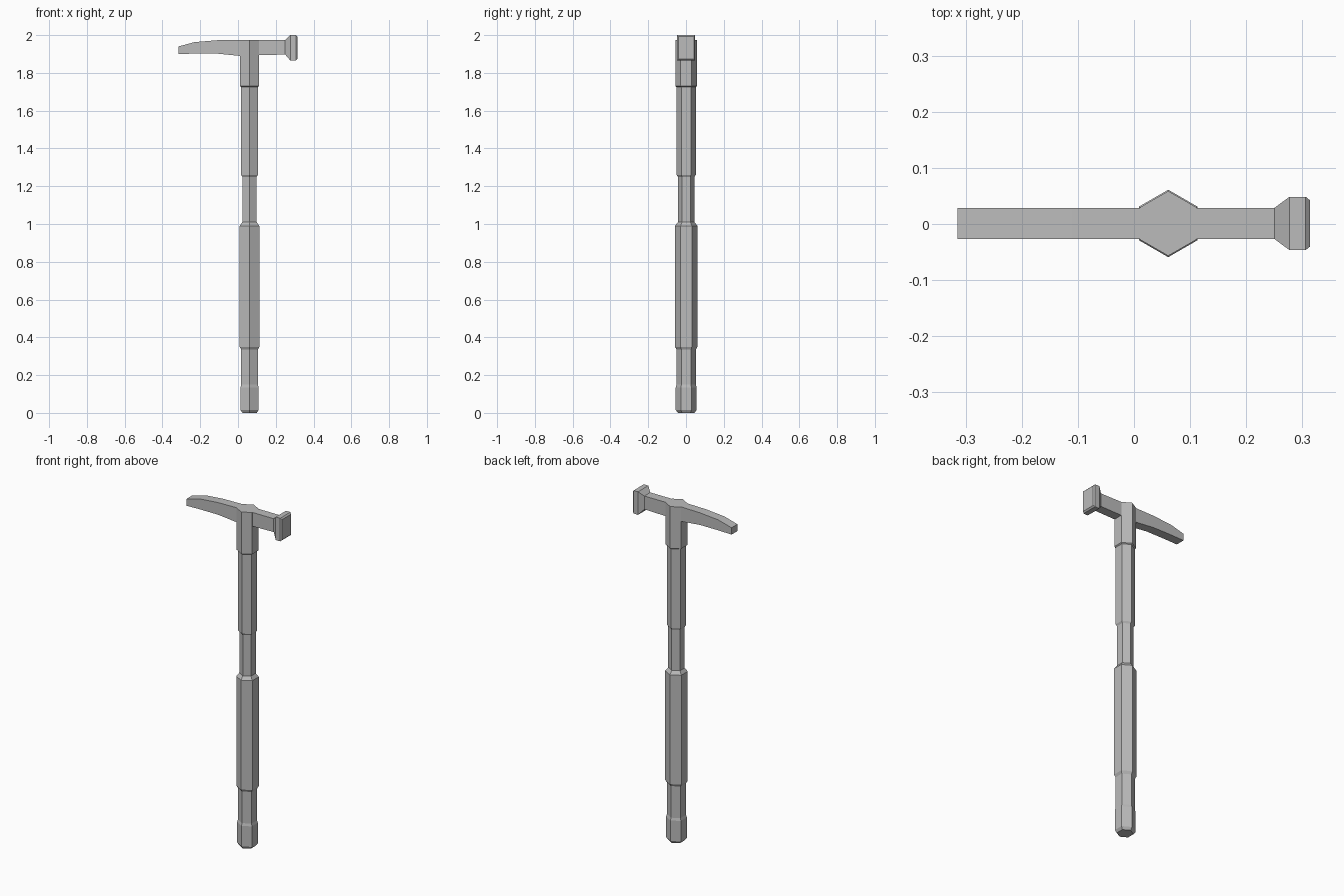
import bpy, bmesh
from math import pi, sin, cos, sqrt

cube = bpy.data.objects.get("Cube")
if cube:
    bpy.data.objects.remove(cube, do_unlink=True)

GREY = (0.5, 0.5, 0.5, 1.0)
metal = bpy.data.materials.new("plain_grey")
metal.use_nodes = True
metal.diffuse_color = GREY
for node in metal.node_tree.nodes:
    if node.type == 'BSDF_PRINCIPLED':
        node.inputs["Base Color"].default_value = GREY

SHAFT_X = 0.061   # handle axis
MID_Y = 0.001


def loft(name, rings):
    """Skin a list of equal-length rings and cap both ends."""
    bm = bmesh.new()
    loops = [[bm.verts.new(p) for p in ring] for ring in rings]
    count = len(loops[0])
    for a, b in zip(loops, loops[1:]):
        for i in range(count):
            j = (i + 1) % count
            bm.faces.new((a[i], a[j], b[j], b[i]))
    bm.faces.new(loops[0])
    bm.faces.new(loops[-1])
    bmesh.ops.recalc_face_normals(bm, faces=bm.faces)
    mesh = bpy.data.meshes.new(name)
    bm.to_mesh(mesh)
    bm.free()
    mesh.materials.append(metal)
    obj = bpy.data.objects.new(name, mesh)
    bpy.context.collection.objects.link(obj)
    return obj


def hexagon(z, half_width):
    """Ring with flat sides facing left and right, corners facing front and back."""
    r = half_width * 2 / sqrt(3)
    return [(SHAFT_X + r * cos(pi / 6 + k * pi / 3),
             MID_Y + r * sin(pi / 6 + k * pi / 3), z) for k in range(6)]


def rectangle(x, low, high, half_depth):
    return [(x, MID_Y + s * half_depth, z)
            for s, z in ((-1, low), (1, low), (1, high), (-1, high))]


# Handle: stepped six-sided sections, (height, half width)
parts = {
    "pommel": [(0, 0.038), (0.015, 0.048), (0.135, 0.048), (0.15, 0.044)],
    "lower_handle": [(0.15, 0.044), (0.335, 0.044)],
    "grip": [(0.335, 0.044), (0.35, 0.052), (0.99, 0.052), (1.01, 0.038)],
    "neck": [(1.01, 0.038), (1.25, 0.038)],
    "upper_handle": [(1.25, 0.038), (1.26, 0.044), (1.725, 0.044)],
    "head_socket": [(1.725, 0.044), (1.73, 0.05), (1.975, 0.05)],
}
for name, profile in parts.items():
    loft(name, [hexagon(z, w) for z, w in profile])

# Curved pick blade: (x, underside, top)
blade = [(-0.315, 1.90, 1.94), (-0.23, 1.902, 1.963), (-0.11, 1.902, 1.973),
         (0.01, 1.89, 1.975), (SHAFT_X, 1.89, 1.975)]
loft("pick_blade", [rectangle(x, lo, hi, 0.0275) for x, lo, hi in blade])

# Hammer poll flaring out to a chamfered striking face
poll = [(SHAFT_X, 1.893, 1.975, 0.0275), (0.25, 1.897, 1.975, 0.0275),
        (0.277, 1.865, 2.0, 0.0475), (0.306, 1.865, 2.0, 0.0475),
        (0.314, 1.873, 1.992, 0.041)]
loft("hammer_poll", [rectangle(*section) for section in poll])
